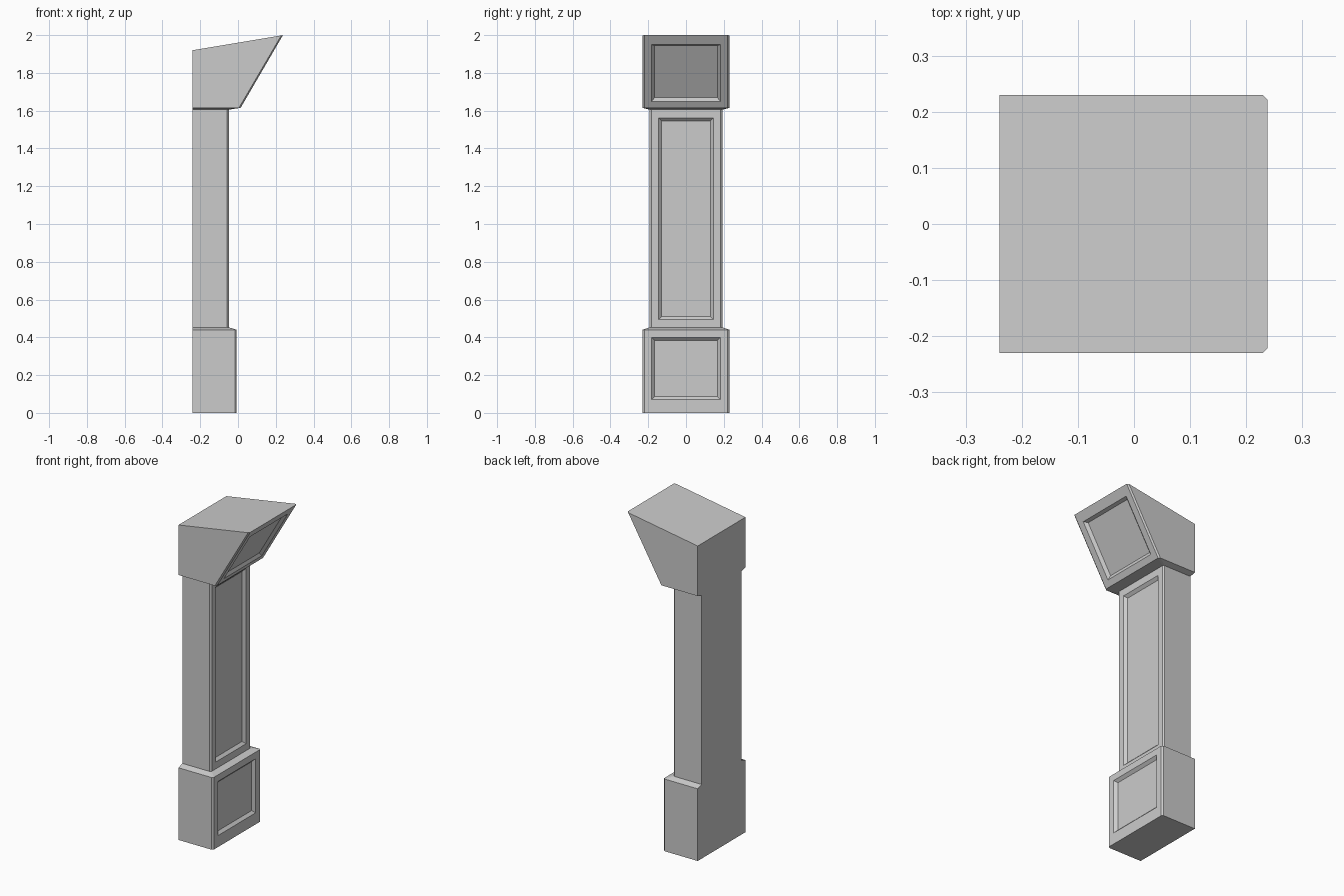
import bpy
import bmesh
from mathutils import Vector

cube = bpy.data.objects.get("Cube")
if cube:
    bpy.data.objects.remove(cube, do_unlink=True)

BACK = -0.24
CHAMFER = 0.009

grey = bpy.data.materials.new("plain grey")
grey.use_nodes = True
colour = (0.6, 0.6, 0.6, 1)
grey.diffuse_color = colour
grey.node_tree.nodes["Principled BSDF"].inputs["Base Color"].default_value = colour


def plan_ring(bm, front, half, z, slope=0.0):
    """Plan outline with chamfered front corners; z climbs from the back by slope."""
    side = front - CHAMFER
    plan = [(BACK, -half), (side, -half), (front, CHAMFER - half),
            (front, half - CHAMFER), (side, half), (BACK, half)]
    return [bm.verts.new((x, y, z + slope * (x - BACK))) for x, y in plan]


def bridge(bm, a, b):
    n = len(a)
    for i in range(n):
        j = (i + 1) % n
        bm.faces.new((a[i], a[j], b[j], b[i]))


def block(name, rings, panel_level, panel, lip=0.016, depth=0.016):
    """Loft the rings and sink a panel into the front between two of them."""
    bm = bmesh.new()
    loops = [plan_ring(bm, *r) for r in rings]
    bm.faces.new(loops[0][::-1])
    bm.faces.new(loops[-1])
    for lower, upper in zip(loops, loops[1:]):
        bridge(bm, lower, upper)

    # Recessed panel with sloping edges
    low, high = loops[panel_level], loops[panel_level + 1]
    corners = [low[2], low[3], high[3], high[2]]
    face = next(f for f in bm.faces if set(f.verts) == set(corners))
    bm.faces.remove(face)
    start, end = low[2].co, high[2].co
    up = end - start
    normal = Vector((up.z, 0, -up.x)).normalized()

    def rectangle(half, z0, z1, sink):
        pts = [(-half, z0), (half, z0), (half, z1), (-half, z1)]
        return [bm.verts.new(Vector((start.x + up.x * (z - start.z) / up.z, y, z))
                             - normal * sink) for y, z in pts]

    half, z0, z1 = panel
    rise = lip * up.z / up.length
    outer = rectangle(half, z0, z1, 0)
    inner = rectangle(half - lip, z0 + rise, z1 - rise, depth)
    bridge(bm, corners, outer)
    bridge(bm, outer, inner)
    bm.faces.new(inner)

    bmesh.ops.recalc_face_normals(bm, faces=bm.faces)
    mesh = bpy.data.meshes.new(name)
    bm.to_mesh(mesh)
    bm.free()
    mesh.materials.append(grey)
    obj = bpy.data.objects.new(name, mesh)
    bpy.context.collection.objects.link(obj)
    return obj


# Base block with a sloping shoulder
block("base_block",
      [(-0.008, 0.23, 0), (-0.008, 0.23, 0.44), (-0.045, 0.195, 0.452)],
      0, (0.182, 0.07, 0.4))

# Tall shaft
block("shaft",
      [(-0.048, 0.192, 0.452), (-0.048, 0.192, 1.606)],
      0, (0.146, 0.494, 1.562))

# Flared head with a leaning front and a sloping top
block("head_block",
      [(-0.045, 0.195, 1.606), (0.014, 0.23, 1.615), (0.238, 0.23, 1.92, 0.167)],
      1, (0.182, 1.648, 1.95))
